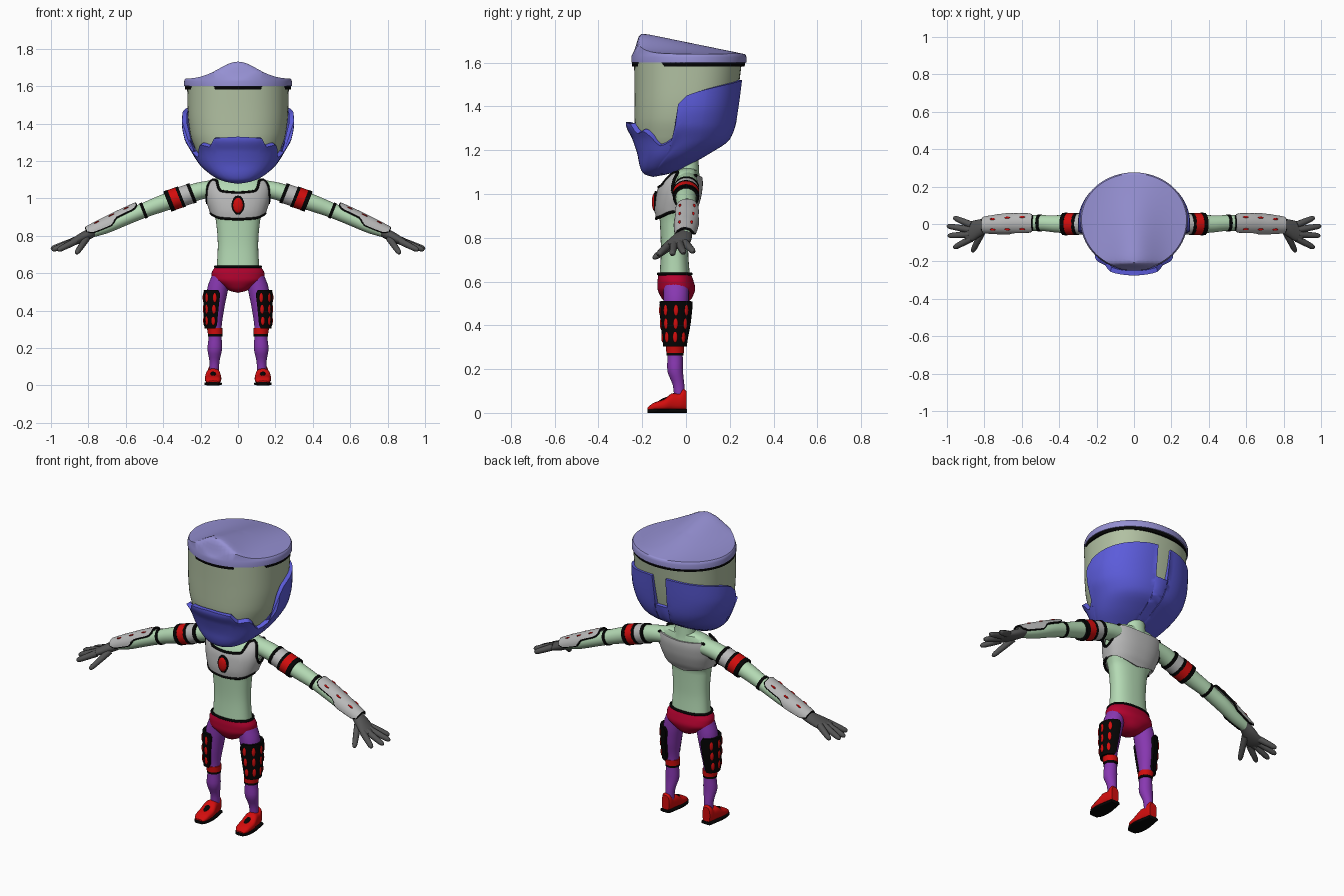
import bpy, bmesh
from math import sin, cos, radians, exp, copysign
from mathutils import Vector, Matrix

if "Cube" in bpy.data.objects:
    bpy.data.objects.remove(bpy.data.objects["Cube"])

COL = dict(green=(.70, .85, .70), glass=(.69, .75, .63), lilac=(.58, .56, .82), blue=(.36, .36, .85),
           black=(.05, .05, .05), red=(.82, .08, .08), crimson=(.70, .04, .20), purple=(.53, .23, .69),
           dark=(.33, .33, .33), grey=(.72, .72, .72))
MATS = {}
for k, c in COL.items():
    MATS[k] = bpy.data.materials.new(k)
    MATS[k].diffuse_color = (*[v ** 2.2 for v in c], 1)


def interp(rows, s):
    """Smooth monotone interpolation of table rows keyed by the first column."""
    s = max(rows[0][0], min(rows[-1][0], s))
    i = next(j for j in range(len(rows) - 1) if s <= rows[j + 1][0])
    h = rows[i + 1][0] - rows[i][0]
    t = (s - rows[i][0]) / h
    out = []
    for k in range(1, len(rows[0])):
        sec = lambda j: (rows[j + 1][k] - rows[j][k]) / (rows[j + 1][0] - rows[j][0])

        def slope(j):
            if j == 0 or j == len(rows) - 1:
                return sec(min(j, len(rows) - 2))
            a, b = sec(j - 1), sec(j)
            return 0 if a * b <= 0 else 2 * a * b / (a + b)
        out.append((2*t**3 - 3*t**2 + 1) * rows[i][k] + (t**3 - 2*t**2 + t) * h * slope(i)
                   + (3*t**2 - 2*t**3) * rows[i + 1][k] + (t**3 - t**2) * h * slope(i + 1))
    return out


def spow(v, p):
    return copysign(abs(v) ** p, v)


def finish(name, bm, col, mirror=True, thick=0, offset=-1):
    me = bpy.data.meshes.new(name)
    bm.to_mesh(me)
    bm.free()
    ob = bpy.data.objects.new(name, me)
    bpy.context.collection.objects.link(ob)
    me.materials.append(MATS[col])
    if mirror:
        ob.modifiers.new("mirror", 'MIRROR').merge_threshold = 0.0005
    if thick:
        m = ob.modifiers.new("solid", 'SOLIDIFY')
        m.thickness, m.offset = thick, offset
    return ob


def grid(name, rows, col, closed=False, thick=0, offset=-1):
    bm = bmesh.new()
    vs = [[bm.verts.new(p) for p in r] for r in rows]
    n = len(rows[0])
    for r0, r1 in zip(vs, vs[1:]):
        for i in range(n if closed else n - 1):
            j = (i + 1) % n
            bm.faces.new((r0[i], r0[j], r1[j], r1[i]))
    if closed:
        bm.faces.new(vs[0])
        bm.faces.new(vs[-1])
        bmesh.ops.recalc_face_normals(bm, faces=bm.faces)
    bmesh.ops.remove_doubles(bm, verts=bm.verts, dist=1e-5)
    return finish(name, bm, col, True, thick, offset)


def ring_pt(table, deg, z, off=0, k=.52, p=.9):
    """Point on an egg section; deg 0 = front, 90 = side, 180 = back."""
    yf, yb, w = interp(table, z)
    yf, yb, w = yf - off, yb + off, w + off
    yc = yf + k * (yb - yf)
    s, c = max(0, sin(radians(deg))), cos(radians(deg))
    if deg in (0, 180):
        s = 0
    return Vector((w * s ** p, yc - (yc - yf if c > 0 else yb - yc) * spow(c, p), z))


def shell(name, table, col, lo=None, hi=None, off=0, m=16, thick=0, **kw):
    lo = lo or [(0, table[0][0]), (180, table[0][0])]
    hi = hi or [(0, table[-1][0]), (180, table[-1][0])]
    degs = sorted(set(range(0, 181, 6)) | {r[0] for r in lo + hi})
    rows = []
    for j in range(m + 1):
        rows.append([])
        for d in degs:
            a, b = interp(lo, d)[0], interp(hi, d)[0]
            rows[-1].append(ring_pt(table, d, a + (b - a) * j / m, off, **kw))
    return grid(name, rows, col, thick=thick)


def limb_pt(rows, a, b, s, deg, off=0, p=1):
    x, y, z, ra, rb = interp(rows, s)
    return Vector((x, y, z)) + a * (ra + off) * spow(cos(radians(deg)), p) + b * (rb + off) * spow(sin(radians(deg)), p)


def limb(name, rows, ab, col, s0, s1, off=0, m=10, n=24, p=1):
    grid(name, [[limb_pt(rows, *ab, s0 + (s1 - s0) * j / m, 360 * i / n, off, p) for i in range(n)]
                for j in range(m + 1)], col, closed=True)


def wire(name, pts, r, col, cyclic=False, radii=None):
    cu = bpy.data.curves.new(name, 'CURVE')
    cu.dimensions, cu.bevel_depth, cu.bevel_resolution, cu.use_fill_caps = '3D', r, 3, True
    sp = cu.splines.new('POLY')
    sp.points.add(len(pts) - 1)
    for i, q in enumerate(pts):
        sp.points[i].co = (*q, 1)
        sp.points[i].radius = radii[i] if radii else 1
    sp.use_cyclic_u = cyclic
    ob = bpy.data.objects.new(name, cu)
    bpy.context.collection.objects.link(ob)
    cu.materials.append(MATS[col])
    ob.modifiers.new("mirror", 'MIRROR')


def blobs(name, items, col, mirror=True):
    bm = bmesh.new()
    for loc, scale, rot in items:
        mat = Matrix.Translation(loc) @ rot @ Matrix.Diagonal((*scale, 1))
        bmesh.ops.create_uvsphere(bm, u_segments=14, v_segments=8, radius=1, matrix=mat)
    finish(name, bm, col, mirror)


# Head: glass cylinder, blue mask with back notch, rim and peaked lid
GLASS = [(1.15, -.18, 0, .12), (1.22, -.215, .13, .205), (1.28, -.23, .2, .235), (1.34, -.235, .215, .255),
         (1.45, -.235, .235, .268), (1.6, -.237, .255, .272)]
shell("head_glass", GLASS, "glass", p=.85)
MASK = [(1.078, -.15, -.15, 0), (1.085, -.18, -.11, .05), (1.10, -.2, -.05, .10), (1.13, -.212, .01, .15),
        (1.18, -.222, .10, .205), (1.25, -.245, .2, .25), (1.32, -.275, .228, .287), (1.40, -.268, .242, .30),
        (1.53, -.25, .259, .29)]
MASK_TOP = [(0, 1.33), (24, 1.32), (33, 1.275), (45, 1.285), (66, 1.22), (80, 1.25), (84, 1.41), (90, 1.45),
            (110, 1.48), (150, 1.51), (173, 1.52), (174, 1.34), (180, 1.34)]
shell("face_mask", MASK, "blue", hi=MASK_TOP, m=28, thick=.025)
RIM = [(1.583, -.246, .268, .283), (1.603, -.247, .27, .284)]
shell("lid_rim", RIM, "black", m=1, thick=.03, p=1)
LID = [(1.5, -.25, .276, .288), (1.8, -.25, .276, .288)]


def lid_pt(d, s, z):
    q = ring_pt(LID, d, 1.6, p=1)
    q = Vector((q.x * s, .012 + (q.y - .012) * s, z or 0))
    if not z:
        f = max(0, min(1, (q.y + .247) / .04))
        q.z = 1.639 + .092 * exp(-(q.x / .14) ** 2) * min(1, (.27 - q.y) / .45) * f * f * (3 - 2 * f)
    return q


LEVELS = [(.9, 1.598), (1, 1.6), (1, 1.625), (.99, 1.635)] + [(s, None) for s in
          (.975, .95, .925, .9, .87, .83, .78, .7, .6, .5, .4, .3, .2, .1, 0)]
grid("lid", [[lid_pt(d, s, z) for d in range(0, 181, 5)] for s, z in LEVELS], "lilac")

# Torso, neck, briefs and belt
TORSO = [(.60, -.122, .02, .116), (.75, -.115, .01, .108), (.88, -.12, .012, .118), (.93, -.125, .035, .135),
         (1.0, -.118, .055, .155), (1.05, -.10, .06, .16), (1.09, -.065, .055, .15), (1.11, -.04, .05, .11),
         (1.125, 0, .02, 0)]
shell("torso", TORSO, "green", m=30, p=.85)
shell("neck", [(1.04, -.05, .07, .07), (1.1, -.045, .06, .06), (1.22, -.035, .055, .05)], "green", p=1)
BRIEFS = [(.495, -.05, -.03, 0), (.50, -.085, 0, .03), (.53, -.115, .03, .085), (.57, -.13, .042, .14),
          (.60, -.13, .035, .141), (.635, -.126, .023, .122)]
shell("briefs", BRIEFS, "crimson")
wire("belt", [ring_pt(BRIEFS, d, .635) for d in range(0, 181, 6)], .007, "black")

# Chest armour with black edging and red oval
TOP = [(0, 1.03), (28, 1.04), (42, 1.095), (60, 1.10), (72, 1.02), (90, .975), (110, 1.0), (125, 1.085), (180, 1.075)]
LOW = [(0, .888), (40, .895), (90, .92), (180, .885)]
shell("chest_armour", TORSO, "grey", lo=LOW, hi=TOP, off=.017, thick=.012, p=.85)
for nm, tab, last in (("armour_top_edge", TOP, 130), ("armour_bottom_edge", LOW, 90)):
    wire(nm, [ring_pt(TORSO, d, interp(tab, d)[0], .015, p=.85) for d in range(0, last, 3)], .007, "black")
I4 = Matrix()
blobs("chest_oval_border", [((0, -.138, .963), (.036, .012, .052), I4)], "black", False)
blobs("chest_oval", [((0, -.143, .963), (.027, .013, .042), I4)], "red", False)

# Arms with bands, forearm plate and red dashes
ARM = [(x, x, y, z, a, b) for x, y, z, a, b in (
    (.10, .005, 1.055, .05, .05), (.18, .005, 1.045, .05, .047), (.30, 0, 1.01, .05, .048), (.40, 0, .975, .047, .045),
    (.50, .005, .937, .042, .04), (.60, .005, .895, .043, .038), (.70, 0, .85, .038, .035), (.80, -.005, .81, .028, .024))]
AB = (Vector((0, 1, 0)), Vector((sin(.38), 0, cos(.38))))
limb("arm", ARM, AB, "green", .10, .80, m=24)
for nm, x0, x1, off, c in (("arm_ring_inner", .24, .257, .008, "black"), ("arm_band_grey", .255, .302, .006, "grey"),
                           ("arm_ring_middle", .30, .316, .01, "black"), ("arm_band_red", .314, .358, .01, "red"),
                           ("arm_ring_outer", .356, .378, .012, "black"), ("elbow_ring", .497, .512, .004, "black")):
    limb(nm, ARM, AB, c, x0, x1, off, m=3)
SPAN = [(.53, 40), (.55, 58), (.64, 62), (.68, 92), (.77, 92), (.80, 70)]
plate = []
for j in range(21):
    s = .53 + .27 * j / 20
    h = interp(SPAN, s)[0]
    plate.append([limb_pt(ARM, *AB, s, 90 + h * (i / 8 - 1), .012) for i in range(17)])
grid("forearm_plate", plate, "grey", thick=.012, offset=0)
wire("forearm_plate_edge", [r[0] for r in plate] + plate[-1][1:] + [r[-1] for r in plate[-2::-1]]
     + plate[0][-2:0:-1], .006, "black", True)
blobs("forearm_dashes", [(limb_pt(ARM, *AB, s, 90 + d, .018), (.016, .006, .004), Matrix.Rotation(.42, 4, 'Y'))
                         for s in (.58, .66, .74) for d in (-32, 32)], "red")

# Hands
PALM = [(x, x, y, z, a, b) for x, y, z, a, b in (
    (.765, -.002, .825, .03, .026), (.82, -.02, .797, .046, .027), (.87, -.04, .773, .055, .021), (.90, -.045, .762, .046, .014))]
limb("palm", PALM, AB, "dark", .765, .90)
for nm, b, t in (("little_finger", (.87, -.005, .777), (.965, .035, .735)), ("ring_finger", (.88, -.03, .772), (1.0, -.01, .73)),
                 ("middle_finger", (.88, -.055, .77), (.995, -.063, .723)), ("index_finger", (.87, -.078, .77), (.965, -.128, .722)),
                 ("thumb", (.81, -.04, .785), (.865, -.15, .705))):
    b, t = Vector(b), Vector(t)
    wire(nm, [b.lerp(t, f) for f in (0, .45, .85, .96, 1)], .017, "dark", radii=(1.1, 1, .85, .6, .25))

# Legs with thigh pads and knee bands
LEG = [(z, x, y, z, a, b) for z, x, y, a, b in (
    (.05, .128, -.028, .024, .024), (.12, .126, -.033, .026, .026), (.20, .124, -.05, .039, .036), (.27, .122, -.05, .034, .035),
    (.32, .125, -.05, .038, .038), (.42, .119, -.047, .047, .052), (.52, .108, -.045, .056, .058), (.60, .085, -.045, .05, .058))]
XY = (Vector((1, 0, 0)), Vector((0, 1, 0)))
limb("leg", LEG, XY, "purple", .05, .60, m=28)
limb("knee_ring", LEG, XY, "black", .262, .276, .004, m=2)
limb("knee_band", LEG, XY, "red", .274, .306, .005, m=3)
pad = [[limb_pt(LEG, *XY, .305 + .205 * j / 10, d + (12 if j in (0, 10) else 0) * (-1 if d > 0 else 1), .01)
        for d in range(-105, 91, 15)] for j in range(11)]
grid("thigh_pad", pad, "black", thick=.016, offset=0)
blobs("thigh_pad_cells", [(limb_pt(LEG, *XY, z, d, .016), (.006, .011, .026), Matrix.Rotation(radians(d), 4, 'Z'))
                          for z in (.347, .408, .469) for d in (-82, -41, 0, 41)], "red")

# Shoes with black sole and tongue
SHOE = [(y, .133, y, (t + .01) / 2, w, (t - .01) / 2) for y, t, w in (
    (-.175, .025, .024), (-.15, .045, .04), (-.1, .062, .044), (-.06, .09, .038), (-.03, .088, .033),
    (-.012, .112, .03), (.002, .10, .024))]
SOLE = [(y, .133, y, .009, w, .009) for y, w in ((-.177, .026), (-.15, .043), (-.1, .047), (-.05, .04), (.004, .03))]
XZ = (Vector((1, 0, 0)), Vector((0, 0, 1)))
limb("shoe", SHOE, XZ, "red", -.175, .002, m=18, p=.75)
limb("shoe_sole", SOLE, XZ, "black", -.177, .004, p=.5)
blobs("shoe_tongue", [((.133, -.098, .061), (.015, .035, .008), Matrix.Rotation(-.4, 4, 'X').inverted())], "black")

# Apply modifiers and smooth
bpy.ops.object.select_all(action='SELECT')
bpy.context.view_layer.objects.active = bpy.context.selected_objects[0]
bpy.ops.object.convert(target='MESH')
bpy.ops.object.shade_smooth_by_angle(angle=radians(42))

for m in bpy.data.materials:
    if m.users and not m.is_grease_pencil:
        m.use_nodes = True
        m.node_tree.nodes["Principled BSDF"].inputs["Base Color"].default_value = m.diffuse_color
